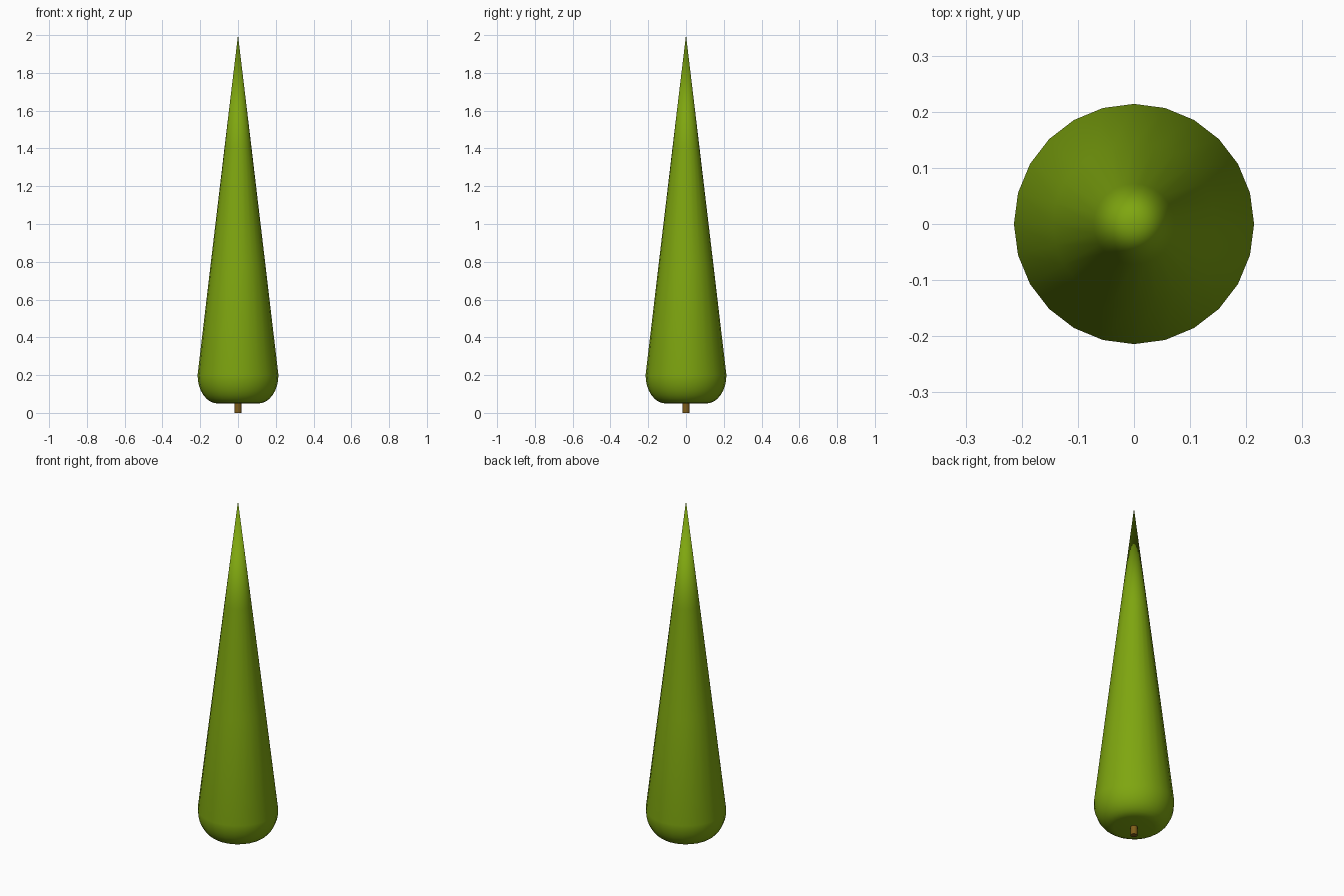
import bpy, bmesh, math

if "Cube" in bpy.data.objects:
    bpy.data.objects.remove(bpy.data.objects["Cube"])

SIDES = 24


def material(name, rgb):
    m = bpy.data.materials.new(name)
    m.diffuse_color = (*rgb, 1)
    m.use_nodes = True
    m.node_tree.nodes["Principled BSDF"].inputs["Base Color"].default_value = m.diffuse_color
    return m


def lathe(name, profile, sides, mat, angle):
    # revolve (radius, z) points around the z axis
    bm = bmesh.new()
    pts = [bm.verts.new((r, 0, z)) for r, z in profile]
    edges = [bm.edges.new(p) for p in zip(pts, pts[1:])]
    bmesh.ops.spin(bm, geom=pts + edges, cent=(0, 0, 0), axis=(0, 0, 1),
                   angle=2 * math.pi, steps=sides, use_duplicate=False)
    bmesh.ops.remove_doubles(bm, verts=bm.verts, dist=1e-4)
    bmesh.ops.recalc_face_normals(bm, faces=bm.faces)
    me = bpy.data.meshes.new(name)
    bm.to_mesh(me)
    bm.free()
    ob = bpy.data.objects.new(name, me)
    bpy.context.collection.objects.link(ob)
    me.materials.append(mat)
    bpy.ops.object.select_all(action='DESELECT')
    ob.select_set(True)
    bpy.context.view_layer.objects.active = ob
    bpy.ops.object.shade_smooth_by_angle(angle=math.radians(angle))
    return ob


green = material("leaf_green", (0.21, 0.38, 0.005))
brown = material("bark_brown", (0.21, 0.11, 0.01))

# foliage: flat underside, rounded lower rim, long tapering cone
rim = [(0.108 + 0.106 * math.sin(a), 0.2 - 0.15 * math.cos(a))
       for a in (i * math.pi / 16 for i in range(9))]
lathe("foliage", [(0, 0.05)] + rim + [(0.145, 0.785), (0.072, 1.4), (0, 2.0)],
      SIDES, green, 40)

# trunk stub below the foliage
lathe("trunk", [(0, 0), (0.019, 0), (0.019, 0.06), (0, 0.06)], 12, brown, 40)
